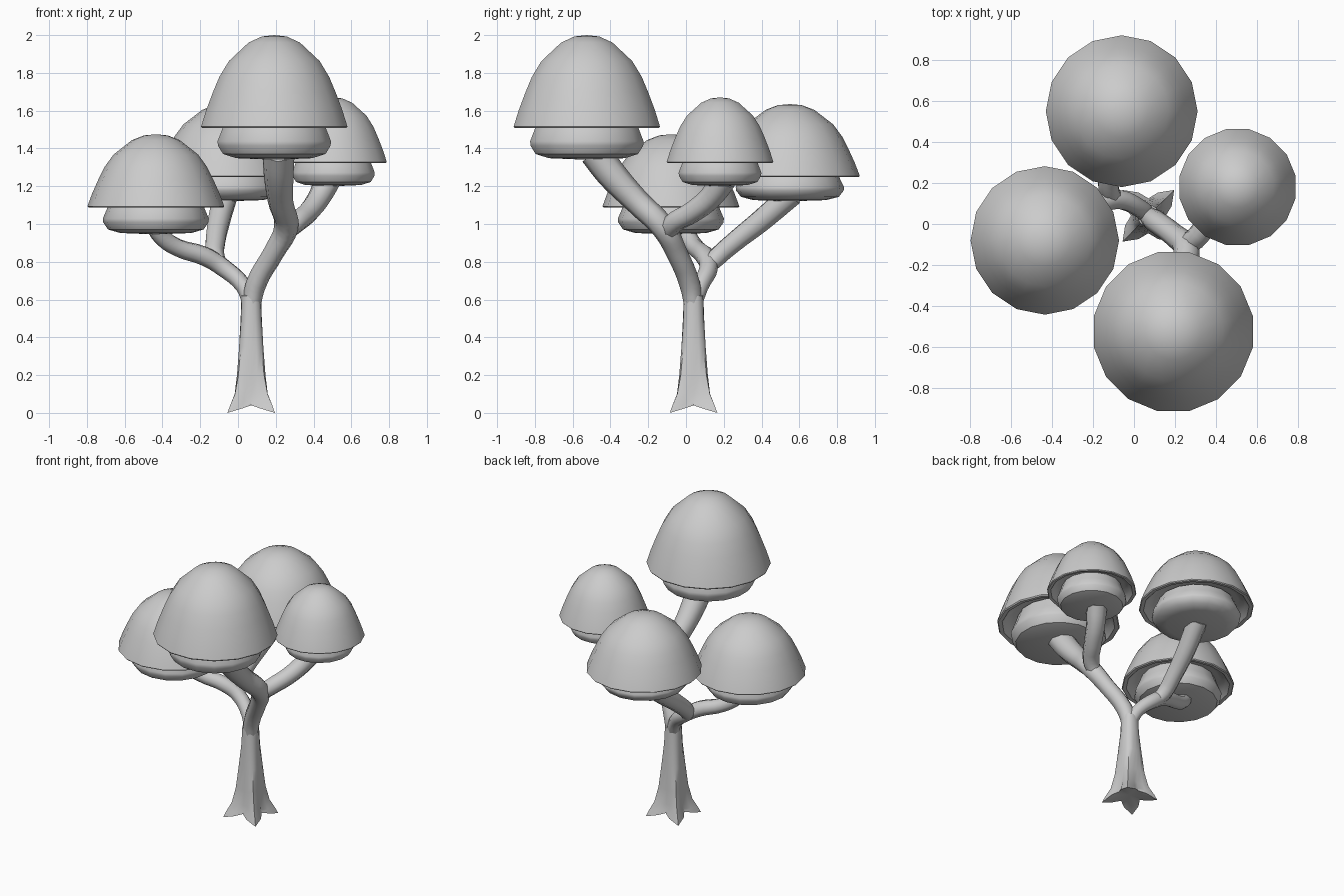
import bpy, bmesh
from math import sin, cos, pi, radians

if "Cube" in bpy.data.objects:
    bpy.data.objects.remove(bpy.data.objects["Cube"])


def finish(bm, name, angle=40):
    bmesh.ops.recalc_face_normals(bm, faces=bm.faces)
    me = bpy.data.meshes.new(name)
    bm.to_mesh(me)
    bm.free()
    ob = bpy.data.objects.new(name, me)
    bpy.context.collection.objects.link(ob)
    bpy.ops.object.select_all(action='DESELECT')
    ob.select_set(True)
    bpy.context.view_layer.objects.active = ob
    bpy.ops.object.shade_smooth_by_angle(angle=radians(angle))
    return ob


def loft(bm, rings):
    # bridge rings of points; a single-point ring closes to a tip
    rows = [[bm.verts.new(p) for p in r] for r in rings]
    for a, b in zip(rows, rows[1:]):
        n = max(len(a), len(b))
        for i in range(n):
            j = (i + 1) % n
            if len(a) == 1:
                bm.faces.new((a[0], b[i], b[j]))
            elif len(b) == 1:
                bm.faces.new((a[i], a[j], b[0]))
            else:
                bm.faces.new((a[i], a[j], b[j], b[i]))


def lathe(name, centre, profile, phase, sides=16):
    cx, cy = centre
    rings = []
    for r, z in profile:
        if r == 0:
            rings.append([(cx, cy, z)])
        else:
            rings.append([(cx + r * cos(2 * pi * (i + phase) / sides),
                           cy + r * sin(2 * pi * (i + phase) / sides), z) for i in range(sides)])
    bm = bmesh.new()
    loft(bm, rings)
    return finish(bm, name)


# Foliage: domed cap with hollow rim, and a rounded cushion nested below
CAP = [(0, 1), (.17, .985), (.35, .92), (.62, .72), (.75, .55), (.84, .38), (.93, .19),
       (.985, .05), (1, .01), (.985, -.005), (.92, 0), (.85, .07), (.74, .12), (0, .14)]
CUSHION = [(0, .25), (.66, .3), (.72, -.1), (.775, -.42), (.77, -.56), (.70, -.82), (.52, -.95), (0, -1)]


def foliage(name, centre, radius, bottom, rim, top, phase):
    lathe(name + "_cap", centre, [(r * radius, rim + z * (top - rim)) for r, z in CAP], phase)
    lathe(name + "_cushion", centre, [(r * radius, rim + z * (rim - bottom)) for r, z in CUSHION], phase)


foliage("front_foliage", (.192, -.525), .395, 1.34, 1.51, 2.0, .5)
foliage("left_foliage", (-.435, -.08), .362, .945, 1.09, 1.475, 0)
foliage("back_foliage", (-.06, .55), .37, 1.12, 1.25, 1.635, 0)
foliage("right_foliage", (.505, .18), .288, 1.2, 1.325, 1.67, .5)

# Trunk: round at the top, flaring into four diagonal roots
TX, TY, SIDES = .07, .04, 16
rings = [[(TX, TY, .045)]]
for z, tip, valley in [(0, .178, .085), (.04, .158, .08), (.1, .122, .076), (.2, .096, .072),
                       (.35, .077, .064), (.5, .06, .056), (.62, .054, .052)]:
    ring = []
    for i in range(SIDES):
        a = 2 * pi * i / SIDES
        w = ((1 - cos(4 * a)) / 2) ** 1.3
        r = valley + (tip - valley) * w
        lift = .04 * (1 - w) if z == 0 else .02 * (1 - w) if z == .04 else 0
        ring.append((TX + r * cos(a), TY + r * sin(a), z + lift))
    rings.append(ring)
rings.append([(TX, TY, .64)])
bm = bmesh.new()
loft(bm, rings)
finish(bm, "trunk", 50)


# Branches: tapered tubes through (x, y, z, radius)
def branch(name, points):
    cu = bpy.data.curves.new(name, 'CURVE')
    cu.dimensions = '3D'
    cu.bevel_depth = 1
    cu.bevel_resolution = 2
    cu.resolution_u = 4
    cu.use_fill_caps = True
    sp = cu.splines.new('BEZIER')
    sp.bezier_points.add(len(points) - 1)
    for bp, (x, y, z, r) in zip(sp.bezier_points, points):
        bp.co = (x, y, z)
        bp.radius = r
        bp.handle_left_type = bp.handle_right_type = 'AUTO'
    sp.use_smooth = True
    ob = bpy.data.objects.new(name, cu)
    bpy.context.collection.objects.link(ob)


branch("front_branch", [(.07, .04, .56, .048), (.095, .02, .68, .055), (.19, -.05, .85, .056),
                        (.255, -.12, .98, .064), (.225, -.26, 1.12, .068), (.215, -.40, 1.27, .08),
                        (.215, -.48, 1.38, .085)])
branch("right_branch", [(.24, -.10, .94, .045), (.30, -.07, 1.0, .055), (.37, .03, 1.06, .058),
                        (.43, .13, 1.14, .062), (.48, .20, 1.24, .07)])
branch("left_branch", [(.07, .04, .58, .045), (.03, .075, .67, .044), (-.08, .12, .77, .05),
                       (-.18, .10, .83, .052), (-.32, .05, .875, .048), (-.40, .01, .93, .05),
                       (-.44, -.02, 1.0, .055)])
branch("back_branch", [(-.08, .11, .76, .04), (-.12, .16, .82, .052), (-.12, .25, .90, .055),
                       (-.10, .40, 1.02, .062), (-.065, .56, 1.16, .068)])
